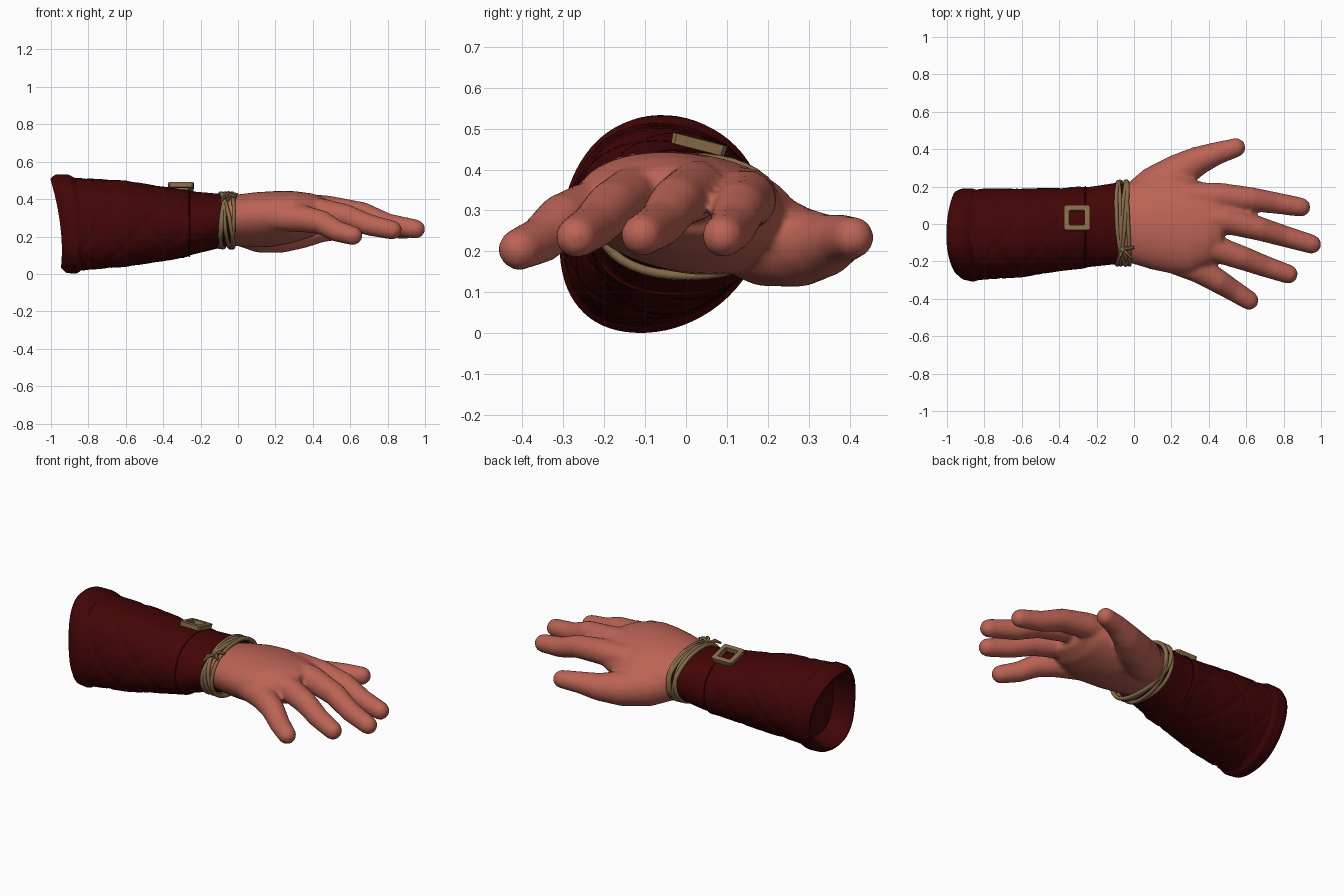
import bpy, bmesh
from math import sin, cos, pi, tau, sqrt
from mathutils import Vector, Matrix

if "Cube" in bpy.data.objects:
    bpy.data.objects.remove(bpy.data.objects["Cube"])


def material(name, rgb):
    m = bpy.data.materials.new(name)
    m.use_nodes = True
    m.diffuse_color = (*rgb, 1)
    bsdf = m.node_tree.nodes["Principled BSDF"]
    bsdf.inputs["Base Color"].default_value = (*rgb, 1)
    bsdf.inputs["Roughness"].default_value = 0.9
    return m


SKIN = material("skin", (0.5, 0.125, 0.09))
CLOTH = material("dark red cloth", (0.055, 0.0015, 0.002))
TAN = material("tan cord", (0.24, 0.145, 0.068))


def finish(name, bm, mat, angle=0.6):
    bmesh.ops.recalc_face_normals(bm, faces=bm.faces)
    mesh = bpy.data.meshes.new(name)
    bm.to_mesh(mesh)
    bm.free()
    mesh.materials.append(mat)
    ob = bpy.data.objects.new(name, mesh)
    bpy.context.collection.objects.link(ob)
    bpy.ops.object.select_all(action="DESELECT")
    ob.select_set(True)
    bpy.context.view_layer.objects.active = ob
    bpy.ops.object.shade_smooth_by_angle(angle=angle)
    return ob


def skin_rings(bm, rings, closed=False):
    """Bridge equal rings of points; cap both ends unless closed."""
    vs = [[bm.verts.new(p) for p in r] for r in rings]
    n = len(vs[0])
    pairs = list(zip(vs, vs[1:])) + ([(vs[-1], vs[0])] if closed else [])
    for a, b in pairs:
        for i in range(n):
            j = (i + 1) % n
            bm.faces.new((a[i], a[j], b[j], b[i]))
    if not closed:
        bm.faces.new(vs[0][::-1])
        bm.faces.new(vs[-1])


def tube(bm, pts, radii, sides=12, closed=False, round_end=False):
    """Sweep circles along a path, optionally with a domed tip."""
    pts, radii = [Vector(p) for p in pts], list(radii)
    if round_end:
        d, r, tip = (pts[-1] - pts[-2]).normalized(), radii[-1], pts[-1]
        for k in (0.3, 0.6, 0.85, 0.97):
            pts.append(tip + d * r * k)
            radii.append(r * sqrt(1 - k * k))
    rings, n = [], len(pts)
    for i, (p, r) in enumerate(zip(pts, radii)):
        a = pts[i - 1] if closed or i else p
        b = pts[(i + 1) % n] if closed or i < n - 1 else p
        t = (b - a).normalized()
        side = Vector((1, 0, 0)) if closed else t.cross(Vector((0, 0, 1)))
        u = (side - t * t.dot(side)).normalized()
        v = t.cross(u)
        rings.append([p + (u * cos(tau * k / sides) + v * sin(tau * k / sides)) * r
                      for k in range(sides)])
    skin_rings(bm, rings, closed)


def sample(table, x):
    """Linear interpolation of profile rows (x, y0, y1, z0, z1)."""
    if x <= table[0][0]:
        return table[0][1:]
    for a, b in zip(table, table[1:]):
        if x <= b[0]:
            f = (x - a[0]) / (b[0] - a[0])
            return [p + (q - p) * f for p, q in zip(a[1:], b[1:])]
    return table[-1][1:]


def section(table, x, a, power=0.9):
    """Point on the squarish oval cross-section at x."""
    y0, y1, z0, z1 = sample(table, x)
    c, s = cos(a), sin(a)
    c, s = (abs(q) ** power * (1 if q > 0 else -1) for q in (c, s))
    return Vector((x, (y0 + y1) / 2 + c * (y1 - y0) / 2, (z0 + z1) / 2 + s * (z1 - z0) / 2))


# Hand: palm and digits fused into one skin
PALM = [(-.09, -.19, .2, .16, .41), (0, -.215, .235, .15, .425), (.1, -.245, .275, .145, .437),
        (.2, -.265, .28, .15, .442), (.3, -.27, .245, .17, .44), (.4, -.22, .215, .2, .428),
        (.47, -.15, .18, .25, .405)]
bm = bmesh.new()
rings = []
for row in PALM:
    ring = [section(PALM, row[0], tau * k / 32, 1) for k in range(32)]
    for p in ring:
        p.z -= 0.09 * p.y
    rings.append(ring)
skin_rings(bm, rings)
DIGITS = {
    "index": [(.28, .15, .33), (.46, .148, .325), (.63, .132, .305), (.76, .112, .258),
              (.892, .09, .237)],
    "middle": [(.28, .03, .36), (.48, .022, .347), (.67, -.025, .319), (.8, -.064, .266),
               (.95, -.108, .24)],
    "ring": [(.24, -.09, .35), (.43, -.13, .335), (.58, -.182, .308), (.7, -.226, .262),
             (.825, -.268, .235)],
    "little": [(.18, -.18, .305), (.35, -.245, .295), (.45, -.305, .275), (.53, -.355, .228),
               (.615, -.408, .205)],
}
for path in DIGITS.values():
    tube(bm, path, (.075, .073, .065, .058, .052), 16, round_end=True)
tube(bm, [(-.02, .1, .26), (.12, .2, .227), (.24, .28, .21), (.35, .342, .215),
          (.45, .38, .23), (.545, .408, .234)],
     (.1, .115, .098, .077, .061, .052), 16, round_end=True)
hand = finish("hand", bm, SKIN, 1.0)
mod = hand.modifiers.new("fuse", "REMESH")
mod.mode, mod.voxel_size, mod.use_smooth_shade = "VOXEL", 0.012, True
mod = hand.modifiers.new("soften", "SMOOTH")
mod.factor, mod.iterations = 0.5, 7

# Sleeve: quilted tapering tube with a hem and a hollow end
SLEEVE = [(-1, -.265, .175, .03, .505), (-.97, -.29, .19, .002, .53), (-.9, -.303, .193, 0, .53),
          (-.87, -.295, .185, .02, .512), (-.6, -.282, .187, .04, .497), (-.4, -.25, .19, .07, .465),
          (-.27, -.236, .2, .09, .447), (-.25, -.228, .199, .1, .44),
          (-.1, -.212, .222, .14, .43), (-.04, -.2, .21, .155, .415)]
SEG = 72


def slanted(p):
    """Lean the open end back at the top, and the oval towards the front."""
    fade = max(0, min(1, (-.7 - p.x) / .3))
    skew = max(0, min(1, (-.1 - p.x) / .6))
    p.x += fade * (.025 - .12 * (p.z - .27) + .5 * (p.y + .05) ** 2)
    h = p.z - .265
    p.y += skew * (.1 * h - .6 * h * h)
    return p


def sleeve_ring(x):
    y0, y1, z0, z1 = sample(SLEEVE, x)
    mid = Vector((x, (y0 + y1) / 2, (z0 + z1) / 2))
    ring = []
    for k in range(SEG):
        a = tau * k / SEG
        p = section(SLEEVE, x, a, .95)
        if -.86 < x < -.28:
            # Diagonal stitching pulls the cloth inward
            u, v = x * 4, a * 5 / tau
            dip = max(1 - 9 * abs((q % 1) - .5) for q in (u + v, u - v))
            p += (p - mid) * (.01 - .025 * max(0, dip))
        else:
            p += (p - mid) * .015 * sin(3 * a + 9 * x)
        ring.append(slanted(p))
    return ring


def inner_ring(x, scale):
    y0, y1, z0, z1 = sample(SLEEVE, -.95)
    mid = Vector((x, (y0 + y1) / 2, (z0 + z1) / 2))
    ring = []
    for k in range(SEG):
        p = section(SLEEVE, -.95, tau * k / SEG, .95)
        p.x = x
        ring.append(slanted(mid + (p - mid) * scale))
    return ring


bm = bmesh.new()
xs = [-1 + .96 * i / 80 for i in range(81)]
skin_rings(bm, [inner_ring(-.85, .72), inner_ring(-.96, .8), inner_ring(-.995, .86)]
           + [sleeve_ring(x) for x in xs])
finish("sleeve", bm, CLOTH, 0.7)

# Cuff band seam near the wrist
bm = bmesh.new()
tube(bm, [slanted(section(SLEEVE, -.26, tau * k / 48)) for k in range(48)], [.004] * 48, 6, True)
finish("cuff_seam", bm, CLOTH)

# Wrist cord: crossing loops
bm = bmesh.new()
WRIST = [(-.2, -.215, .222, .145, .43), (.1, -.22, .232, .138, .432)]
for x, lean, phase, r in ((-.085, .012, 0, .011), (-.065, .03, 1, .012), (-.06, .035, 3.6, .012),
                          (-.035, .012, 5, .011), (-.055, .02, 2.2, .011)):
    pts = [section(WRIST, x + lean * sin(tau * k / 40 + phase), tau * k / 40) for k in range(40)]
    tube(bm, pts, [r] * 40, 7, True)
finish("wrist_cord", bm, TAN, 1.0)

# Knot with two loose ends
bm = bmesh.new()
knot = Vector((-.06, -.135, .405))
bmesh.ops.create_icosphere(bm, subdivisions=2, radius=.02, matrix=Matrix.Translation(knot))
for dx, dy, dz in ((.05, -.05, .005), (-.03, -.07, -.015), (.06, .01, .02)):
    tip = Vector((dx, dy, dz))
    tube(bm, [knot, knot + tip * .5 + Vector((0, 0, .015)), knot + tip], (.01, .011, .007), 6)
finish("cord_knot", bm, TAN)

# Buckle: square frame lying on the sleeve top
bm = bmesh.new()
rings = []
for half, z in ((.064, -.015), (.066, .011), (.04, .013), (.038, -.015)):
    ring = []
    for k in range(4):
        a = pi / 4 + k * pi / 2
        for da in (-.07, .07):
            ring.append((half * 1.38 * cos(a + da), half * 1.38 * sin(a + da), z))
    rings.append(ring)
skin_rings(bm, rings, closed=True)
place = Matrix.Translation((-.305, .032, .463)) @ Matrix.Rotation(-.25, 4, "X")
bmesh.ops.transform(bm, matrix=place, verts=bm.verts)
finish("buckle", bm, TAN, 0.4)
